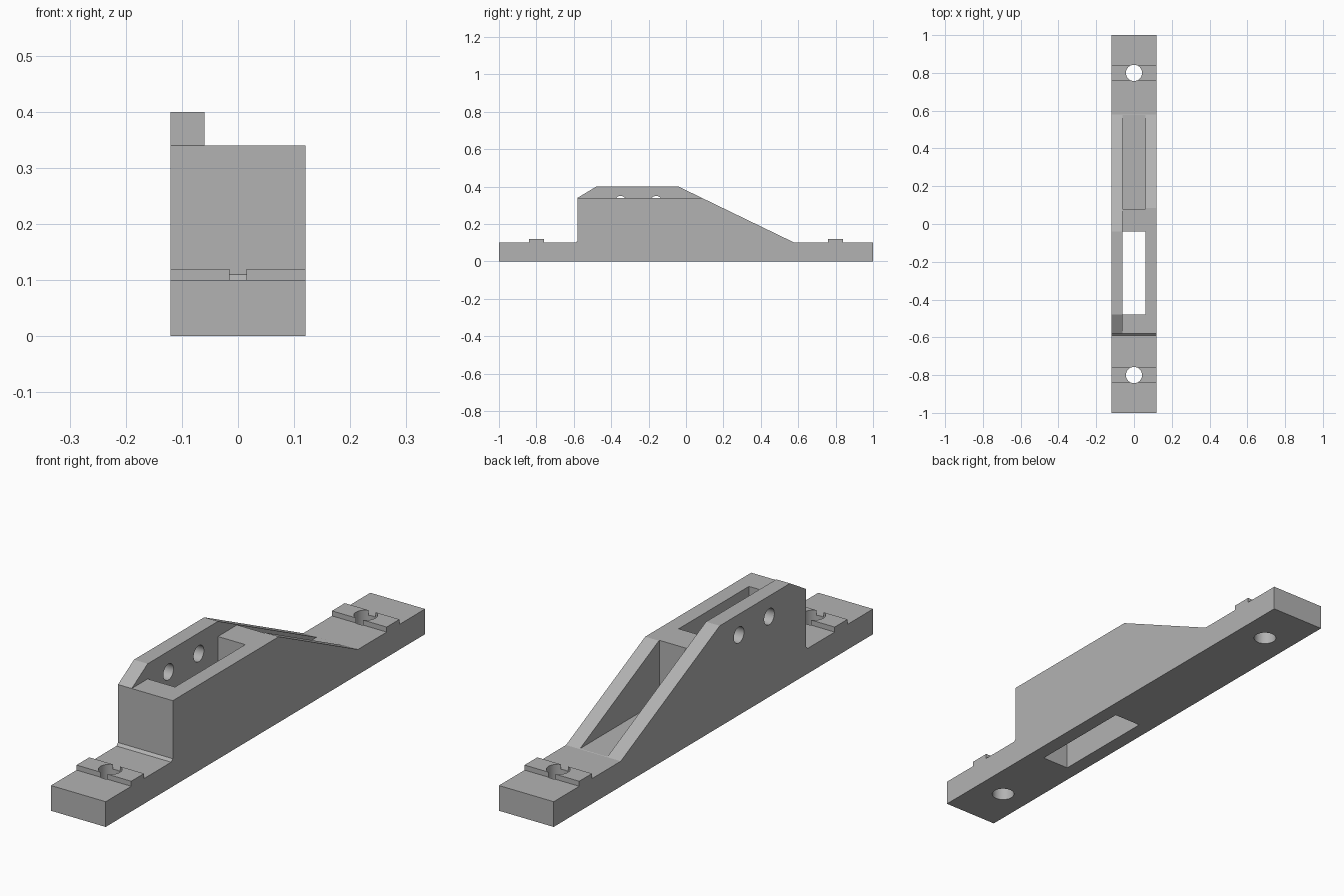
import bpy, bmesh, math
from mathutils import Vector

default = bpy.data.objects.get("Cube")
if default:
    bpy.data.objects.remove(default, do_unlink=True)

HALF = 0.12      # half width of the bracket
SLOT = 0.06      # half width of the openings
BASE, PAD, DECK, TOP = 0.10, 0.12, 0.34, 0.40

grey = bpy.data.materials.new("plain grey")
grey.use_nodes = True
colour = (0.45, 0.45, 0.45, 1)
grey.diffuse_color = colour
grey.node_tree.nodes["Principled BSDF"].inputs["Base Color"].default_value = colour


def extrude_profile(name, points, x0, x1):
    """Solid from a side profile of (y, z) points, spanning x0 to x1."""
    bm = bmesh.new()
    face = bm.faces.new([bm.verts.new((x0, y, z)) for y, z in points])
    out = bmesh.ops.extrude_face_region(bm, geom=[face])
    moved = [v for v in out["geom"] if isinstance(v, bmesh.types.BMVert)]
    bmesh.ops.translate(bm, vec=(x1 - x0, 0, 0), verts=moved)
    bmesh.ops.recalc_face_normals(bm, faces=bm.faces)
    mesh = bpy.data.meshes.new(name)
    bm.to_mesh(mesh)
    bm.free()
    mesh.materials.append(grey)
    obj = bpy.data.objects.new(name, mesh)
    bpy.context.collection.objects.link(obj)
    return obj


def box(name, y0, y1, z0, z1):
    return extrude_profile(name, [(y0, z0), (y1, z0), (y1, z1), (y0, z1)], -SLOT, SLOT)


def drill(name, centre, radius, depth, axis):
    bpy.ops.mesh.primitive_cylinder_add(
        vertices=32, radius=radius, depth=depth, location=centre,
        rotation=Vector((0, 0, 1)).rotation_difference(Vector(axis)).to_euler())
    obj = bpy.context.object
    obj.name = name
    obj.data.materials.append(grey)
    return obj


def combine(target, tool, operation):
    """Apply a boolean and discard the tool."""
    mod = target.modifiers.new("boolean", 'BOOLEAN')
    mod.operation, mod.solver, mod.object = operation, 'EXACT', tool
    bpy.ops.object.select_all(action='DESELECT')
    bpy.context.view_layer.objects.active = target
    target.select_set(True)
    bpy.ops.object.modifier_apply(modifier=mod.name)
    bpy.data.objects.remove(tool, do_unlink=True)


# Base rail, raised pads and sloped housing in one side profile
pad_front = [(-0.84, BASE), (-0.84, PAD), (-0.76, PAD), (-0.76, BASE)]
pad_back = [(-y, z) for y, z in reversed(pad_front)]
housing = [(-0.59, BASE), (-0.58, BASE + 0.01), (-0.58, DECK), (0.084, DECK), (0.58, BASE)]
body = extrude_profile(
    "bracket_body",
    [(-1, 0), (-1, BASE)] + pad_front + housing + pad_back + [(1, BASE), (1, 0)],
    -HALF, HALF)

# Taller side wall on the right
wall = extrude_profile(
    "tall_wall",
    [(-0.58, DECK), (-0.48, TOP), (-0.04, TOP), (0.084, DECK)], -HALF, -SLOT)
combine(body, wall, 'UNION')

# Through slot, and the pocket in the slope
combine(body, box("slot_cutter", -0.48, -0.04, -0.1, 0.5), 'DIFFERENCE')
combine(body, box("pocket_cutter", 0.08, 0.62, BASE + 0.001, 0.5), 'DIFFERENCE')

# Mounting holes through the pads
for y in (-0.8, 0.8):
    combine(body, drill("mount_cutter", (0, y, 0.05), 0.043, 0.4, (0, 0, 1)), 'DIFFERENCE')

# Pin holes through the tall wall
for y in (-0.35, -0.16):
    combine(body, drill("pin_cutter", (-0.1, y, 0.318), 0.032, 0.12, (1, 0, 0)), 'DIFFERENCE')

bpy.ops.object.shade_smooth_by_angle(angle=math.radians(20))
